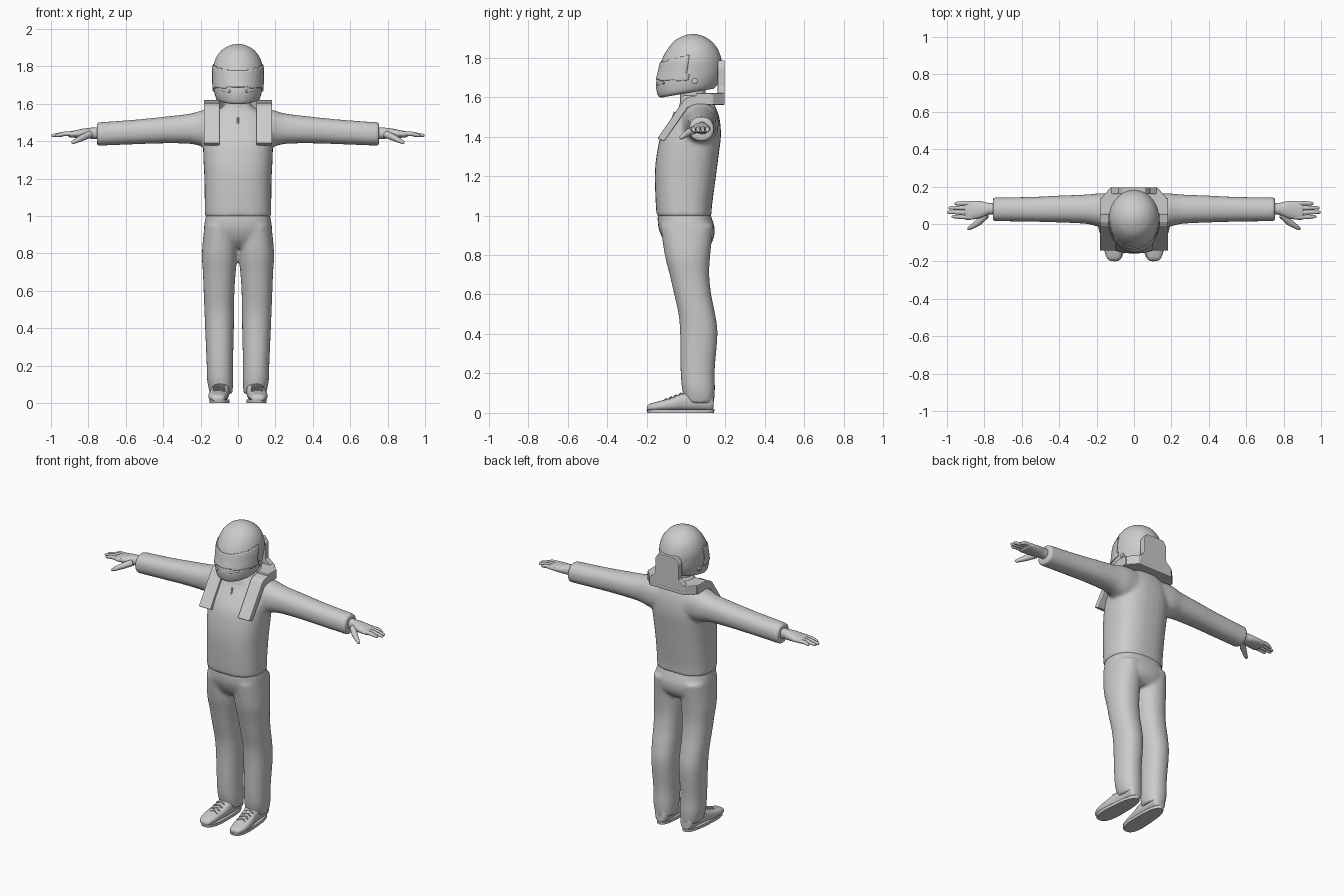
import bpy, bmesh, math
from mathutils import Vector

cube = bpy.data.objects.get("Cube")
if cube:
    bpy.data.objects.remove(cube, do_unlink=True)

grey = bpy.data.materials.new("plain_grey")
grey.use_nodes = True
grey.diffuse_color = (0.6, 0.6, 0.6, 1)
grey.node_tree.nodes["Principled BSDF"].inputs["Base Color"].default_value = (0.6, 0.6, 0.6, 1)

AXES = {"x": lambda p, a, b: (p, a, b),
        "y": lambda p, a, b: (a, p, b),
        "z": lambda p, a, b: (a, b, p)}


def finish(name, bm, smooth=True, mirror=False, bevel=0, blend=0):
    """Turn a bmesh into a named object with its modifiers."""
    bmesh.ops.recalc_face_normals(bm, faces=bm.faces)
    mesh = bpy.data.meshes.new(name)
    bm.to_mesh(mesh)
    bm.free()
    mesh.materials.append(grey)
    ob = bpy.data.objects.new(name, mesh)
    bpy.context.collection.objects.link(ob)
    if smooth:
        bpy.ops.object.select_all(action="DESELECT")
        ob.select_set(True)
        bpy.context.view_layer.objects.active = ob
        bpy.ops.object.shade_smooth_by_angle(angle=math.radians(50))
    if bevel:
        mod = ob.modifiers.new("Bevel", "BEVEL")
        mod.width, mod.segments = bevel, 2
    if blend:
        mod = ob.modifiers.new("Remesh", "REMESH")
        mod.mode, mod.voxel_size, mod.use_smooth_shade = "VOXEL", blend, True
        mod = ob.modifiers.new("Smooth", "SMOOTH")
        mod.factor, mod.iterations = 0.5, 8
    if mirror:
        ob.modifiers.new("Mirror", "MIRROR")
    return ob


def spline(rings, steps):
    """Pass a smooth curve through the ring values."""
    out = []
    for i in range(len(rings) - 1):
        quad = [rings[max(0, min(len(rings) - 1, i + k))] for k in (-1, 0, 1, 2)]
        for j in range(steps):
            t = j / steps
            out.append([b + 0.5 * t * (c - a + t * (2*a - 5*b + 4*c - d + t * (3*(b - c) + d - a)))
                        for a, b, c, d in zip(*quad)])
    return out + [list(rings[-1])]


def loft(bm, axis, rings, steps=4, n=32, power=0.9, side=1):
    """Skin rounded sections: position, a range, b range, tilt."""
    loops = []
    for p, a0, a1, b0, b1, *tilt in spline(rings, steps):
        loop = []
        for k in range(n):
            c, s = (math.copysign(abs(f) ** power, f) for f in
                    (math.cos(math.tau * k / n), math.sin(math.tau * k / n)))
            a, b = (a0 + a1 + (a1 - a0) * c) / 2, (b0 + b1 + (b1 - b0) * s) / 2
            shift = tilt[0] * (b1 - b0) * s / 2 if tilt else 0
            x, y, z = AXES[axis](p + shift, a, b)
            loop.append(bm.verts.new((x * side, y, z)))
        loops.append(loop)
    for lo, hi in zip(loops, loops[1:]):
        for k in range(n):
            bm.faces.new((lo[k], lo[k - 1], hi[k - 1], hi[k]))
    bm.faces.new(loops[0])
    bm.faces.new(loops[-1])
    return bm


def prism(bm, axis, pts, lo, hi):
    """Extrude an outline along an axis."""
    ends = [[bm.verts.new(AXES[axis](p, a, b)) for a, b in pts] for p in (lo, hi)]
    for i in range(len(pts)):
        bm.faces.new((ends[0][i - 1], ends[0][i], ends[1][i], ends[1][i - 1]))
    for end in ends:
        bm.faces.new(end)
    return bm


def tube(bm, path, radii, n=12):
    """Sweep a round section of changing radius along a path."""
    path = [Vector(p) for p in path]
    direction = (path[-1] - path[0]).normalized()
    u = direction.orthogonal().normalized()
    v = direction.cross(u)
    loops = [[bm.verts.new(p + r * (u * math.cos(math.tau * k / n) + v * math.sin(math.tau * k / n)))
              for k in range(n)] for p, r in zip(path, radii)]
    for lo, hi in zip(loops, loops[1:]):
        for k in range(n):
            bm.faces.new((lo[k - 1], lo[k], hi[k], hi[k - 1]))
    bm.faces.new(loops[0])
    bm.faces.new(loops[-1])


# Jacket: torso and both sleeves blended into one skin
jacket = loft(bmesh.new(), "z", [
    (0.995, -.178, .178, -.148, .13), (1.05, -.178, .178, -.153, .132),
    (1.2, -.18, .18, -.158, .152), (1.3, -.185, .185, -.15, .165),
    (1.4, -.187, .187, -.128, .177), (1.48, -.18, .18, -.08, .172),
    (1.54, -.15, .15, -.04, .155), (1.58, -.085, .085, -.03, .13),
    (1.61, -.065, .065, -.028, .11)], power=0.8)
for side in (1, -1):
    loft(jacket, "x", [
        (0.06, -.03, .16, 1.36, 1.57), (0.17, -.02, .165, 1.365, 1.57),
        (0.25, .0, .158, 1.385, 1.548), (0.4, .008, .152, 1.388, 1.53),
        (0.55, .012, .145, 1.383, 1.515), (0.755, .015, .142, 1.375, 1.5)], side=side)
finish("jacket", jacket, blend=0.01)

# Trousers: hips and both legs blended into one skin
trousers = loft(bmesh.new(), "z", [
    (1.03, -.165, .165, -.138, .118), (0.99, -.174, .174, -.144, .13),
    (0.93, -.182, .182, -.138, .146), (0.87, -.17, .17, -.11, .135),
    (0.83, -.12, .12, -.07, .1)], power=0.8)
for side in (1, -1):
    loft(trousers, "z", [
        (0.05, .03, .15, -.002, .142), (0.12, .025, .165, -.02, .147),
        (0.22, .026, .168, -.028, .146), (0.4, .022, .176, -.03, .16),
        (0.5, .021, .18, -.038, .148), (0.6, .019, .184, -.06, .128),
        (0.7, .012, .188, -.083, .118), (0.8, .004, .193, -.108, .123),
        (0.95, .01, .18, -.13, .14)], side=side)
finish("trousers", trousers, blend=0.01)

# Neck and zip pull
finish("neck", loft(bmesh.new(), "z", [
    (1.5, -.06, .06, -.03, .1), (1.58, -.058, .058, -.03, .1), (1.7, -.06, .06, -.03, .1)]))
zip_pull = bmesh.new()
tube(zip_pull, [(0, -.058, 1.525), (0, -.072, 1.48)], [.005, .005])
finish("zip_pull", zip_pull)

# Helmet shell
helmet_rings = [
    (1.62, -.095, .095, -.125, .14, .17), (1.633, -.118, .118, -.142, .155, .17),
    (1.68, -.13, .13, -.152, .174, .1), (1.735, -.134, .134, -.138, .182, .04),
    (1.79, -.134, .134, -.122, .18, 0), (1.845, -.118, .118, -.092, .16, 0),
    (1.885, -.088, .088, -.058, .126, 0), (1.908, -.053, .053, -.018, .088, 0),
    (1.918, -.02, .02, .015, .054, 0), (1.92, -.003, .003, .032, .038, 0)]
finish("helmet", loft(bmesh.new(), "z", helmet_rings, n=48, power=1))

# Visor: front band of the shell, slightly raised
visor = loft(bmesh.new(), "z", helmet_rings, steps=8, n=64, power=1)
unwanted = []
for face in visor.faces:
    c = face.calc_center_median()
    if len(face.verts) > 4 or c.y > 0.01 or not 1.685 < c.z < 1.775 + 0.25 * (c.y + 0.13):
        unwanted.append(face)
bmesh.ops.delete(visor, geom=unwanted, context="FACES")
visor_plate = finish("visor", visor)
mod = visor_plate.modifiers.new("Solidify", "SOLIDIFY")
mod.thickness, mod.offset = 0.005, 1

# Helmet bolts, visor pivots and chin vents
fittings = bmesh.new()
for y, z, r in ((.045, 1.68, .014), (-.005, 1.765, .016)):
    tube(fittings, [(.11, y, z), (.134, y, z), (.137, y, z)], [r, r, r * .7])
tube(fittings, [(.04, -.14, 1.665), (.085, -.108, 1.675)], [.008, .008])
finish("helmet_fittings", fittings, mirror=True)

# Neck support: sloped straps, rear yoke and upright plate
finish("support_straps", prism(bmesh.new(), "x", [
    (-.145, 1.39), (-.012, 1.585), (.01, 1.6), (.07, 1.612), (.14, 1.618),
    (.14, 1.56), (.03, 1.556), (.008, 1.545), (-.11, 1.375)], .098, .182),
    smooth=False, mirror=True, bevel=.005)
outline = [(.183, .05), (.183, .13), (.125, .195)]
inner = [(.075, .13), (.1, .09), (.1, .05)]
half = outline + [(x, y) for x, y in outline[::-1]]
yoke = outline + [(-x, y) for x, y in outline[::-1]] + [(-x, y) for x, y in inner[::-1]] + inner
finish("support_yoke", prism(bmesh.new(), "z", yoke, 1.56, 1.62), smooth=False, bevel=.005)
right_edge = [(.12, 1.58), (.12, 1.62), (.085, 1.65), (.085, 1.75), (.06, 1.785)]
finish("support_plate", prism(bmesh.new(), "y",
       right_edge + [(-x, z) for x, z in right_edge[::-1]], .16, .196), smooth=False, bevel=.004)

# Hands: palm, four fingers and thumb
palms = loft(bmesh.new(), "x", [
    (0.7, .05, .115, 1.41, 1.475), (0.77, .05, .112, 1.412, 1.473),
    (0.82, .032, .122, 1.415, 1.468), (0.87, .023, .124, 1.418, 1.458),
    (0.9, .024, .12, 1.42, 1.452), (0.908, .04, .105, 1.428, 1.445)])
finish("palms", palms, mirror=True)
fingers = bmesh.new()
for i, tip in enumerate((.975, .998, .993, .96)):
    y, end = .036 + .025 * i, .04 + .023 * i
    tube(fingers, [(.86, y, 1.44), (.93, (y + end) / 2, 1.439), (tip - .008, end, 1.43),
                   (tip - .001, end, 1.429), (tip, end, 1.429)], [.013, .012, .009, .005, .001])
tube(fingers, [(.79, .05, 1.437), (.83, .01, 1.42), (.865, -.014, 1.402),
               (.884, -.026, 1.393), (.89, -.03, 1.39)], [.02, .018, .013, .009, .002])
finish("fingers", fingers, mirror=True)

# Shoes, soles and laces
shoes = loft(bmesh.new(), "y", [
    (-.197, .09, .125, .012, .03), (-.185, .072, .143, .01, .045),
    (-.14, .06, .158, .01, .058), (-.07, .052, .155, .01, .078),
    (-.02, .046, .146, .01, .1), (.05, .046, .138, .01, .115),
    (.12, .048, .134, .01, .11), (.14, .062, .12, .015, .09)], power=0.8)
finish("shoes", shoes, mirror=True)
soles = loft(bmesh.new(), "z", [(0, .044, .162, -.196, .142), (.018, .044, .162, -.2, .144)],
             steps=1, power=0.75)
for v in soles.verts:
    t = (v.co.y + .2) / .344
    v.co.x = .103 + (v.co.x - .103) * (1 - .22 * t) - .012 * t
finish("soles", soles, mirror=True)
laces = bmesh.new()
for i in range(4):
    y, z = -.1 + .025 * i, .068 + .0095 * i
    for skew in (.012, -.012):
        tube(laces, [(.072, y - skew, z - .006), (.102, y, z + .003), (.132, y + skew, z - .006)],
             [.004, .004, .004], n=8)
finish("laces", laces, mirror=True)
